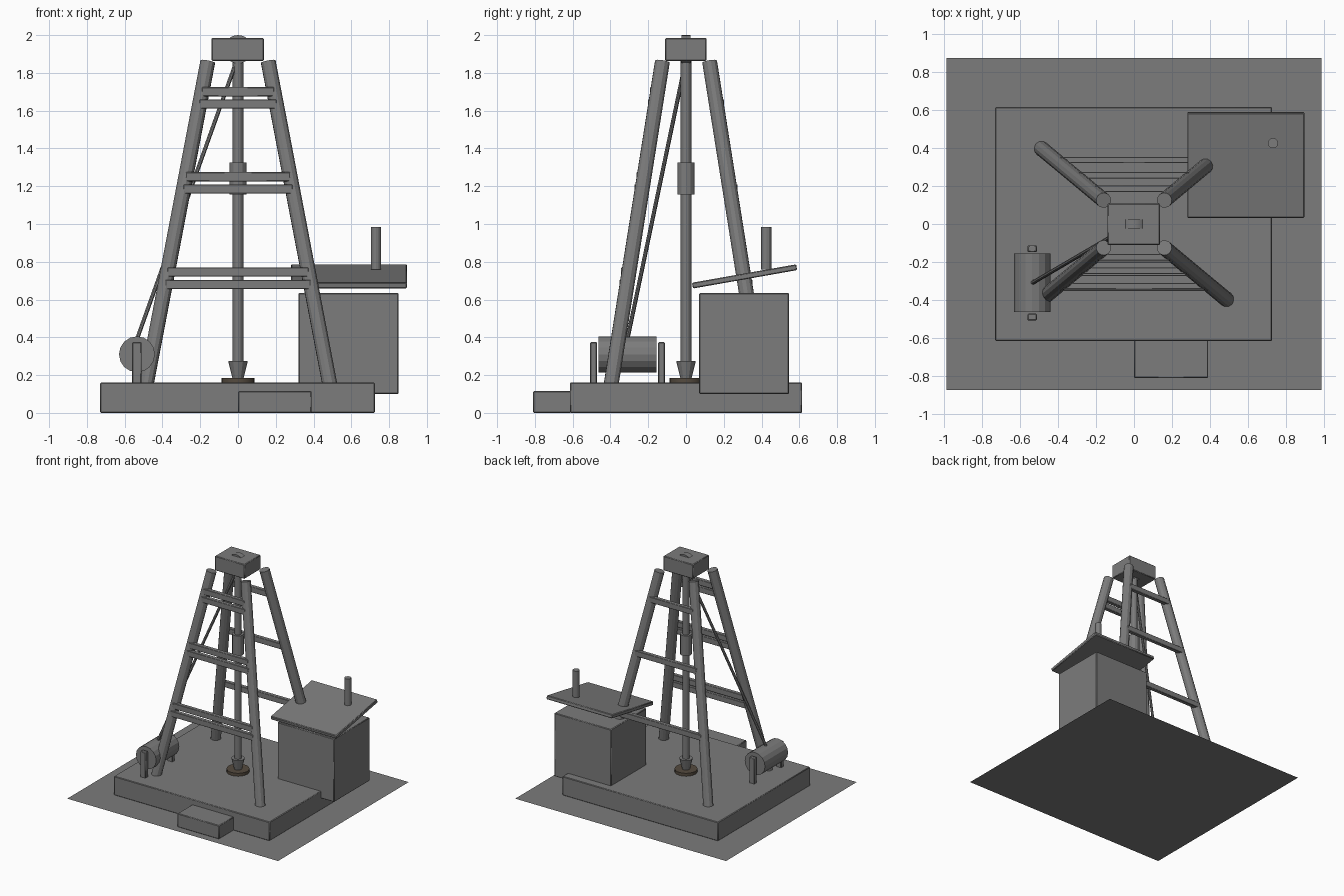
import bpy, math
from mathutils import Vector

cube = bpy.data.objects.get("Cube")
if cube:
    bpy.data.objects.remove(cube, do_unlink=True)


def material(name, rgb):
    m = bpy.data.materials.new(name)
    m.use_nodes = True
    m.diffuse_color = (*rgb, 1)
    m.node_tree.nodes["Principled BSDF"].inputs["Base Color"].default_value = (*rgb, 1)
    return m


GREY = material("mid grey", (0.2, 0.2, 0.2))
BROWN = material("dark brown", (0.09, 0.07, 0.05))


def finish(name, mat):
    ob = bpy.context.object
    ob.name = name
    ob.data.materials.append(mat)
    return ob


def box(name, x, y, z, tilt=0, bevel=0.005):
    """Box from (min, max) ranges, optionally tilted about x."""
    mid = [(r[0] + r[1]) / 2 for r in (x, y, z)]
    bpy.ops.mesh.primitive_cube_add(size=1, location=mid)
    ob = finish(name, GREY)
    ob.scale = [r[1] - r[0] for r in (x, y, z)]
    bpy.ops.object.transform_apply(location=False, rotation=False, scale=True)
    ob.rotation_euler.x = tilt
    if bevel:
        mod = ob.modifiers.new("soft edge", "BEVEL")
        mod.width = bevel
        mod.segments = 1
    return ob


def rod(name, a, b, r, r2=None, sides=12, mat=GREY):
    """Round bar or cone from point a to point b."""
    a, b = Vector(a), Vector(b)
    bpy.ops.mesh.primitive_cone_add(vertices=sides, radius1=r, radius2=r if r2 is None else r2,
                                    depth=(b - a).length, location=(a + b) / 2)
    ob = finish(name, mat)
    ob.rotation_euler = (b - a).to_track_quat("Z", "Y").to_euler()
    return ob


# Ground sheet, deck and step
bpy.ops.mesh.primitive_plane_add(size=1)
ground = finish("ground_sheet", GREY)
ground.scale = (1.97, 1.745, 1)
box("deck", (-0.73, 0.725), (-0.615, 0.615), (0, 0.16))
box("step", (0, 0.39), (-0.81, -0.61), (0, 0.115))

# Shed with sloping roof and chimney
box("shed", (0.32, 0.85), (0.07, 0.545), (0.10, 0.635))
box("shed_roof", (0.28, 0.895), (0.03, 0.59), (0.707, 0.738), tilt=math.radians(10))
rod("chimney", (0.73, 0.425, 0.76), (0.73, 0.425, 0.985), 0.027)

# Tower legs
FOOT, HEAD = Vector((0.488, 0.398, 0.14)), Vector((0.16, 0.125, 1.86))
for side, sx in (("right", -1), ("left", 1)):
    for end, sy in (("front", -1), ("back", 1)):
        flip = Vector((sx, sy, 1))
        rod(f"{end}_{side}_leg", FOOT * flip, HEAD * flip, 0.04)

# Cross braces: a pair per level in front, one per level behind
for level, z in enumerate((0.68, 1.185, 1.635)):
    for sy, dz, label in ((-1, 0, "front_lower"), (-1, 0.065, "front_upper"), (1, 0, "back")):
        at = FOOT.lerp(HEAD, (z + dz - FOOT.z) / (HEAD.z - FOOT.z))
        y = sy * (at.y + 0.024)
        box(f"{label}_brace_{level + 1}", (-at.x, at.x), (y - 0.017, y + 0.017),
            (z + dz - 0.024, z + dz + 0.024), bevel=0.003)

# Crown block and sheave
box("crown_block", (-0.14, 0.137), (-0.11, 0.108), (1.863, 1.985))
rod("sheave", (0, -0.024, 1.925), (0, 0.024, 1.925), 0.075, sides=24)

# Drill string, collar, bit and wellhead flange
rod("drill_pipe", (0, 0, 0.16), (0, 0, 1.865), 0.028)
rod("drill_collar", (0, 0, 1.155), (0, 0, 1.325), 0.046)
rod("drill_bit", (0, 0, 0.185), (0, 0, 0.275), 0.03, 0.052)
rod("wellhead_flange", (0, 0, 0.155), (0, 0, 0.185), 0.088, sides=20, mat=BROWN)

# Winch drum, stands and cable
rod("winch_drum", (-0.535, -0.463, 0.31), (-0.535, -0.155, 0.31), 0.095, sides=16)
for name, y in (("front", -0.489), ("back", -0.13)):
    box(f"{name}_winch_stand", (-0.56, -0.51), (y - 0.018, y + 0.018), (0.15, 0.375))
rod("cable", (-0.535, -0.31, 0.39), (-0.005, 0, 1.87), 0.011, sides=8)

# Smooth round parts, keep sharp edges
for ob in bpy.context.scene.objects:
    ob.select_set(ob.type == "MESH")
bpy.ops.object.shade_smooth_by_angle(angle=math.radians(20))
